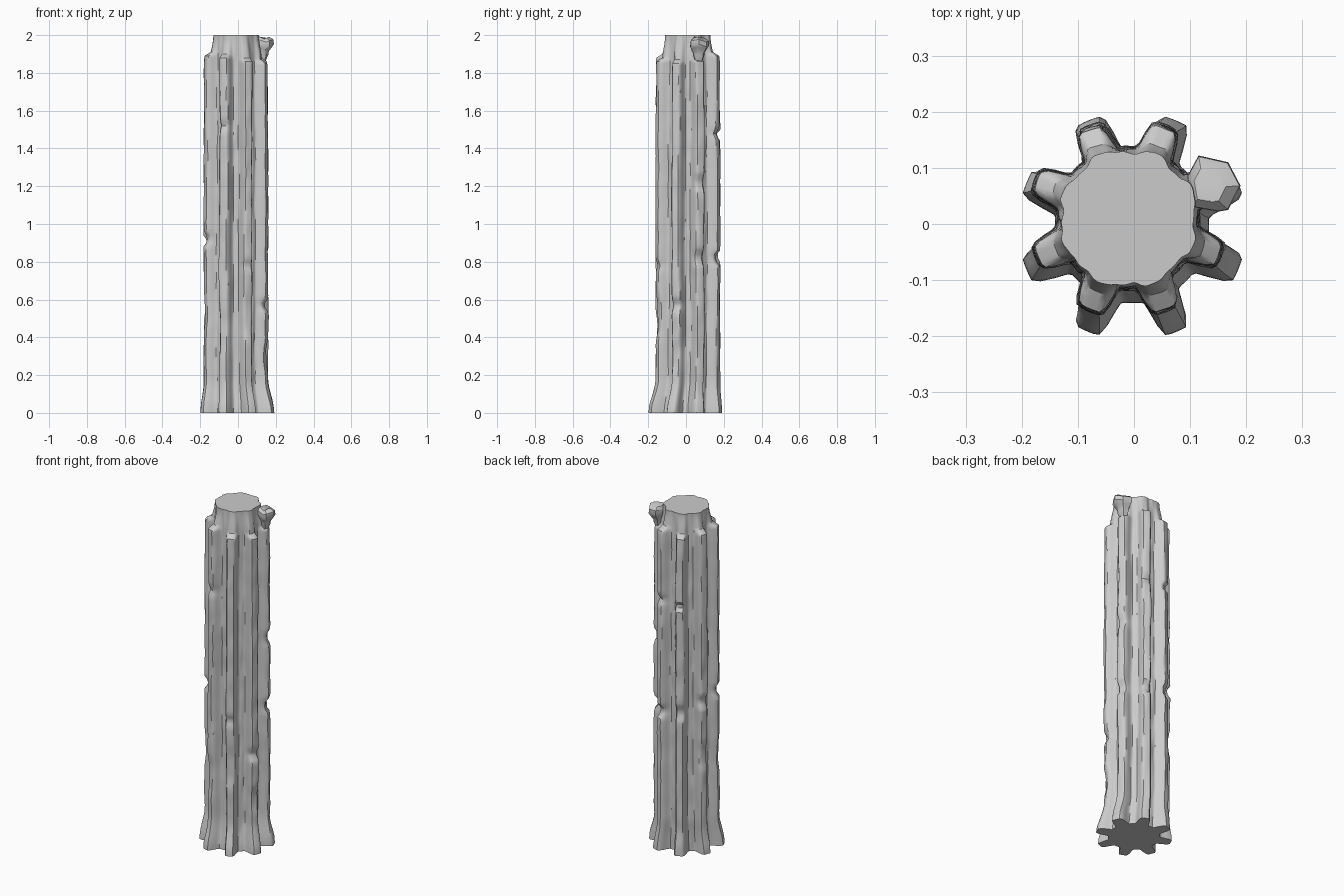
import bpy, bmesh, math
from mathutils import Vector, noise

if "Cube" in bpy.data.objects:
    bpy.data.objects.remove(bpy.data.objects["Cube"])

stone = bpy.data.materials.new("grey_stone")
stone.diffuse_color = (0.6, 0.6, 0.6, 1)
stone.use_nodes = True
stone.node_tree.nodes["Principled BSDF"].inputs["Base Color"].default_value = stone.diffuse_color

RIBS, SEG = 8, 128
TOPS = [1.87, 1.90, 1.88, 1.90, 1.90, 1.89, 1.87, 1.86]   # where each rib breaks off
# worn notches: rib index, height, half length, depth
NOTCHES = [(0, 1.22, .05, .015), (0, .82, .05, .022), (1, 1.48, .03, .02), (1, .82, .04, .022),
           (2, 1.47, .03, .018), (2, .84, .05, .015), (3, .90, .04, .018), (3, .58, .10, .010),
           (4, .92, .04, .018), (4, .55, .12, .008), (5, 1.52, .03, .014), (5, .42, .14, .008),
           (6, .50, .15, .010), (6, .78, .03, .012), (7, .57, .04, .020), (7, .30, .10, .010)]


def smooth(a, b, v):
    t = min(1, max(0, (v - a) / (b - a)))
    return t * t * (3 - 2 * t)


def radius(a, z):
    """Weathered star-shaped section: round core plus eight rounded ribs."""
    step = 2 * math.pi / RIBS
    wob = 0.035 * noise.noise(Vector((math.cos(a) * 2, math.sin(a) * 2, z * 3.0)))
    k = int(a / step) % RIBS
    d = abs((a + wob) - (k + .5) * step) / step          # 0 on the rib, 0.5 in the flute
    flare = 1 - smooth(0, .17, z)
    core = .127 + .010 * flare - .004 * smooth(1.2, 2, z)
    height = .051 + .016 * flare
    for i, h, half, depth in NOTCHES:
        if i == k:
            height -= depth * (1 - smooth(.3, 1, abs(z - h) / half))
    height -= (height - .020) * smooth(TOPS[k] - .012, TOPS[k] + .012, z)
    profile = 1 - smooth(.13, .36, d)
    rough = .005 * noise.noise(Vector((math.cos(a) * 5, math.sin(a) * 5, z * 9)))
    r = core + height * profile + rough * smooth(0, .06, z)
    return r - .019 * smooth(1.87, 2.0, z) * (.3 + .7 * profile)


def finish(name, bm, angle):
    bmesh.ops.recalc_face_normals(bm, faces=bm.faces)
    me = bpy.data.meshes.new(name)
    bm.to_mesh(me)
    bm.free()
    me.materials.append(stone)
    ob = bpy.data.objects.new(name, me)
    bpy.context.collection.objects.link(ob)
    bpy.context.view_layer.objects.active = ob
    ob.select_set(True)
    bpy.ops.object.shade_smooth_by_angle(angle=math.radians(angle))
    ob.select_set(False)


# Fluted shaft, lofted ring by ring
bm = bmesh.new()
levels = [i * .02 for i in range(93)] + [1.85 + i * .01 for i in range(16)]
rings = []
for z in levels:
    lean = smooth(0, .2, z)
    cx, cy = -.003 - .008 * lean, -.004 + .014 * lean
    ring = []
    for j in range(SEG):
        a = 2 * math.pi * j / SEG
        r = radius(a, z)
        ring.append(bm.verts.new((cx + r * math.cos(a), cy + r * math.sin(a), z)))
    rings.append(ring)
for lo, hi in zip(rings, rings[1:]):
    for j in range(SEG):
        n = (j + 1) % SEG
        bm.faces.new((lo[j], lo[n], hi[n], hi[j]))
bm.faces.new(rings[0][::-1])
bm.faces.new(rings[-1])
finish("fluted_shaft", bm, 40)

# Surviving chunk of capital overhanging one rib near the top
bm = bmesh.new()
outline = [(.095, .085), (.105, .03), (.150, .022), (.168, .025),
           (.190, .068), (.168, .110), (.115, .122)]
mid = Vector((.125, .065))
rings = []
for z, s in [(1.86, .35), (1.89, .55), (1.91, .60), (1.93, .85), (1.945, 1), (1.97, .97), (1.985, .6)]:
    ring = []
    for i, p in enumerate(outline):
        q = mid + (Vector(p) - mid) * s
        ring.append(bm.verts.new((q.x, q.y, z + .008 * math.sin(i * 2.1))))
    rings.append(ring)
for lo, hi in zip(rings, rings[1:]):
    for i in range(len(outline)):
        n = (i + 1) % len(outline)
        bm.faces.new((lo[i], lo[n], hi[n], hi[i]))
bm.faces.new(rings[0][::-1])
bm.faces.new(rings[-1])
finish("capital_fragment", bm, 35)
